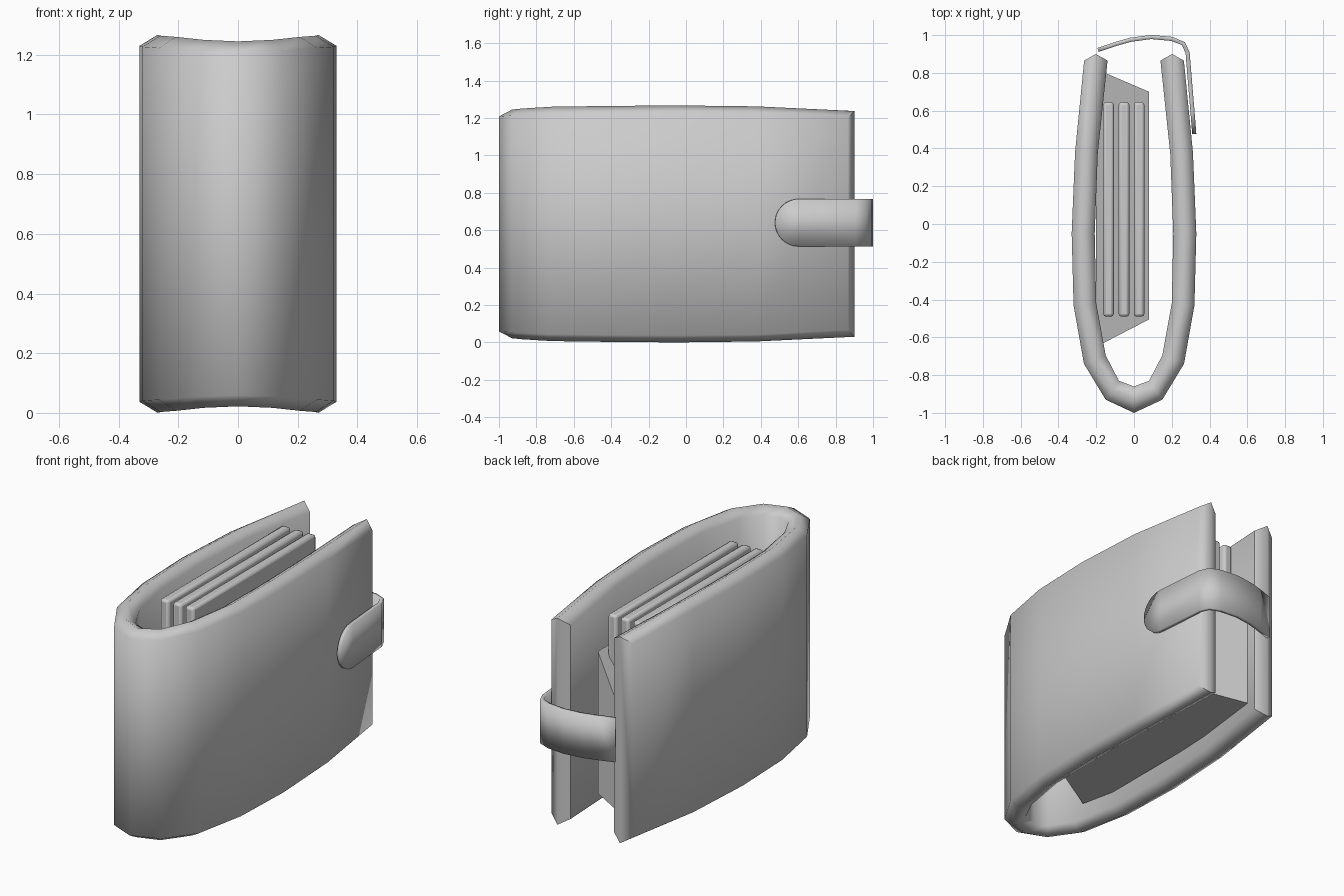
import bpy, math

if "Cube" in bpy.data.objects:
    bpy.data.objects.remove(bpy.data.objects["Cube"])


def make(name, verts, faces, angle=30):
    mesh = bpy.data.meshes.new(name)
    mesh.from_pydata(verts, [], faces)
    ob = bpy.data.objects.new(name, mesh)
    bpy.context.collection.objects.link(ob)
    bpy.ops.object.select_all(action='DESELECT')
    ob.select_set(True)
    bpy.context.view_layer.objects.active = ob
    # consistent outward normals
    bpy.ops.object.mode_set(mode='EDIT')
    bpy.ops.mesh.select_all(action='SELECT')
    bpy.ops.mesh.normals_make_consistent(inside=False)
    bpy.ops.object.mode_set(mode='OBJECT')
    bpy.ops.object.shade_smooth_by_angle(angle=math.radians(angle))
    return ob


# Folded cover: U path of (outer xy, inner xy, crest height), mirrored in x
half = [
    ((0, -1.0), (0, -.86), 1.245),
    ((.15, -.93), (.08, -.83), 1.25),
    ((.265, -.74), (.15, -.695), 1.26),
    ((.32, -.43), (.2, -.42), 1.264),
    ((.33, -.05), (.208, -.05), 1.267),
    ((.312, .38), (.192, .37), 1.262),
    ((.264, .865), (.14, .865), 1.237),
]
mirrored = [((-o[0], o[1]), (-i[0], i[1]), h) for o, i, h in half[:0:-1]]
path = mirrored + half
verts, faces = [], []
for k, (o, i, h) in enumerate(path):
    m = ((o[0] + i[0]) / 2, (o[1] + i[1]) / 2)
    if k in (0, len(path) - 1):
        m = (m[0], .9)                      # ridge at the open edge
    lo, d = 1.267 - h, .037
    verts += [(*o, lo + d), (*o, h - d), (*m, h), (*i, h - d), (*i, lo + d), (*m, lo)]
n = len(path)
for k in range(n - 1):
    a, b = 6 * k, 6 * k + 6
    faces += [(a + j, a + (j + 1) % 6, b + (j + 1) % 6, b + j) for j in range(6)]
for a in (0, 6 * (n - 1)):
    faces += [(a, a + 1, a + 2, a + 5), (a + 5, a + 2, a + 3, a + 4)]
make("wallet_cover", verts, faces, 66)

# Card pocket: tapered block fixed to the inner left wall
back = [(-.2, -.65, .13), (-.2, .82, .13), (-.2, .82, .64), (-.2, -.65, .64)]
front = [(.08, -.505, .17), (.08, .7, .17), (.08, .7, 1.0), (.08, -.505, 1.0)]
sides = [(j, (j + 1) % 4, (j + 1) % 4 + 4, j + 4) for j in range(4)]
make("card_pocket", back + front, sides + [(0, 1, 2, 3), (4, 5, 6, 7)])

# Three cards with softened edges
for c, x in enumerate((-.135, -.053, .027)):
    v = [(x + sx * .028, y, z) for sx in (-1, 1)
         for y, z in ((-.49, .35), (.645, .35), (.645, 1.205), (-.49, 1.205))]
    card = make(f"card_{c + 1}", v, sides + [(0, 1, 2, 3), (4, 5, 6, 7)], 50)
    bev = card.modifiers.new("soft_edges", 'BEVEL')
    bev.width, bev.segments = .014, 2

# Closing strap: bent band with a rounded tip
R, zc = .127, .64
strap = [(-.19, .922, R), (-.1, .952, R), (-.02, .975, R), (.09, .99, R), (.2, .98, R),
         (.262, .955, R), (.284, .905, R), (.299, .72, R), (.309, .603, R)]
for t in range(1, 9):
    a = math.radians(t * 11)
    strap.append((.309 + .01 * math.sin(a), .603 - R * math.sin(a), R * math.cos(a)))
verts = [(x, y, zc + s * w) for x, y, w in strap for s in (-1, 1)]
faces = [(2 * k, 2 * k + 1, 2 * k + 3, 2 * k + 2) for k in range(len(strap) - 1)]
band = make("closing_strap", verts, faces, 50)
sol = band.modifiers.new("thickness", 'SOLIDIFY')
sol.thickness, sol.offset = .022, 0
